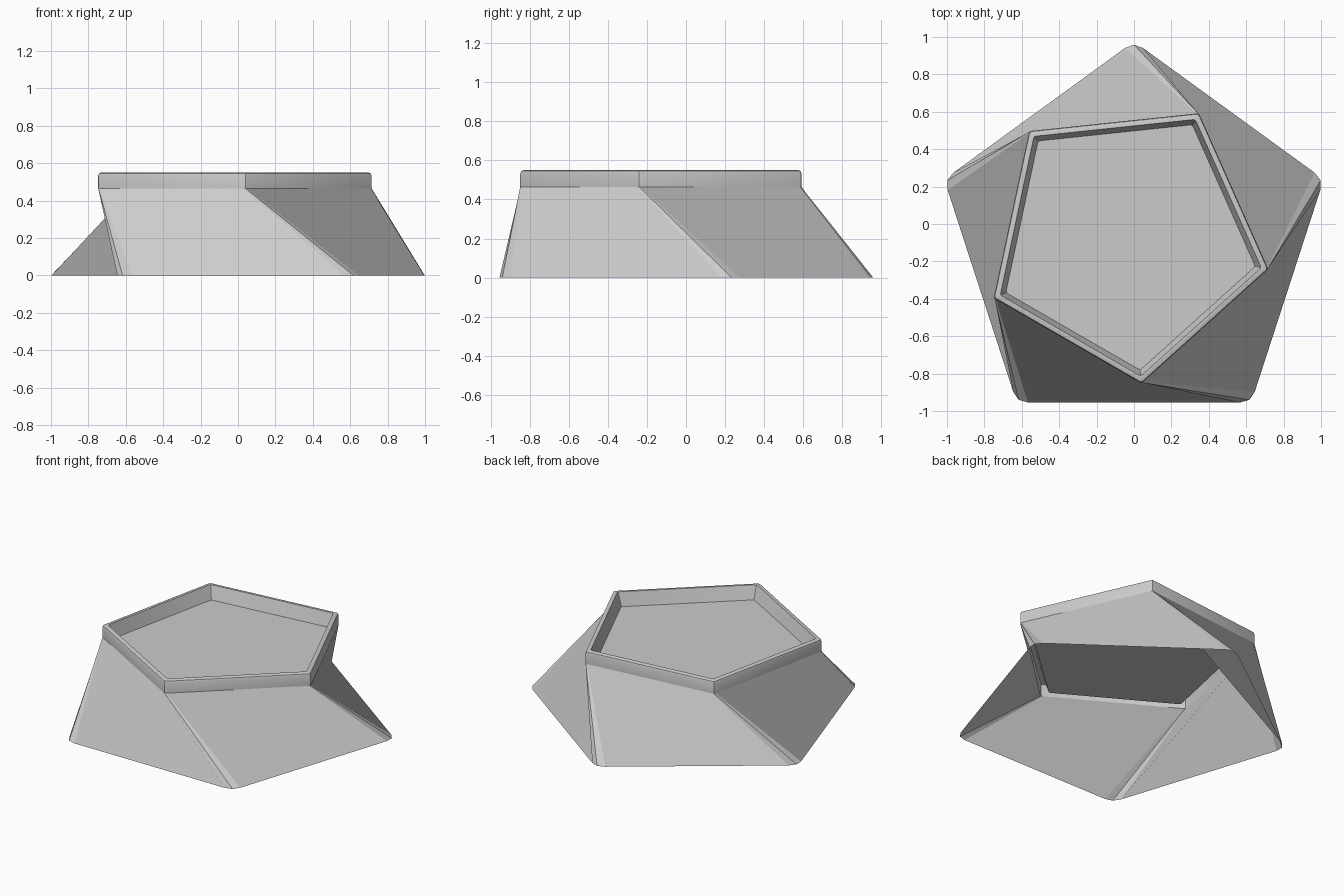
import bpy, bmesh, math
from mathutils import Vector

if "Cube" in bpy.data.objects:
    bpy.data.objects.remove(bpy.data.objects["Cube"])

BASE_C = Vector((0.0, -0.091))
TOP_C = Vector((-0.041, -0.08))


def ring(centre, radius, angle, cut, z):
    """Pentagon outline with small rounded corners."""
    c = [centre + radius * Vector((math.cos(math.radians(angle + 72 * k)),
                                   math.sin(math.radians(angle + 72 * k))))
         for k in range(5)]
    pts = []
    for k in range(5):
        a = c[k] + (c[k - 1] - c[k]).normalized() * cut
        b = c[k] + (c[(k + 1) % 5] - c[k]).normalized() * cut
        pts += [a, (a + b) / 4 + c[k] / 2, b]
    return [Vector((p.x, p.y, z)) for p in pts]


def loft(name, rings, smooth=True, cap_last=False):
    bm = bmesh.new()
    rows = [[bm.verts.new(p) for p in r] for r in rings]
    n = len(rows[0])
    for lo, hi in zip(rows, rows[1:]):
        for i in range(n):
            j = (i + 1) % n
            # Vertex order makes each twisted panel fold inwards
            bm.faces.new((lo[j], hi[j], hi[i], lo[i]))
    if cap_last:
        bm.faces.new(rows[-1])
    mesh = bpy.data.meshes.new(name)
    bm.to_mesh(mesh)
    bm.free()
    ob = bpy.data.objects.new(name, mesh)
    bpy.context.collection.objects.link(ob)
    if smooth:
        bpy.ops.object.select_all(action='DESELECT')
        ob.select_set(True)
        bpy.context.view_layer.objects.active = ob
        bpy.ops.object.shade_smooth_by_angle(angle=math.radians(25))
    return ob


# Twisted skirt, open underneath: top pentagon turned 30 degrees from the base
loft("twisted_skirt",
     [ring(BASE_C, 1.067, 18, 0.06, 0.0), ring(TOP_C, 0.776, -12, 0.012, 0.465)],
     smooth=False)

# Raised rim with a softened outer edge, sloping inwards to the recessed plate
profile = [(0.776, 0.465), (0.776, 0.532), (0.771, 0.545), (0.758, 0.55),
           (0.738, 0.55), (0.705, 0.46)]
loft("rim_and_plate",
     [ring(TOP_C, r, -12, 0.012, z) for r, z in profile], cap_last=True)
